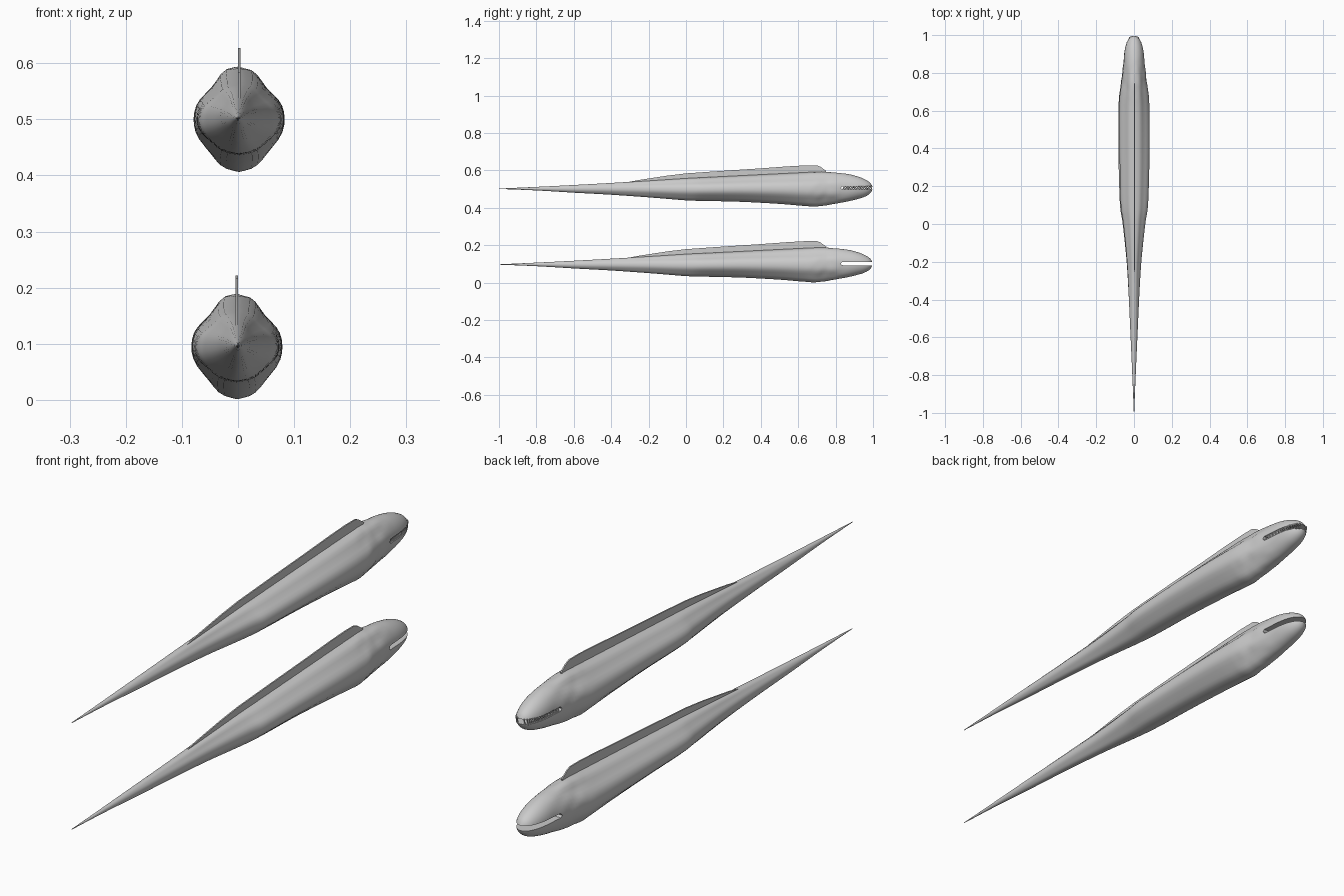
import bpy, bmesh, math
from mathutils import Vector, noise

cube = bpy.data.objects.get("Cube")
if cube:
    bpy.data.objects.remove(cube)

grey = bpy.data.materials.new("pale grey skin")
grey.use_nodes = True
grey.diffuse_color = (0.6, 0.6, 0.6, 1)
grey.node_tree.nodes["Principled BSDF"].inputs["Base Color"].default_value = (0.6, 0.6, 0.6, 1)

# Body stations: y, half width, top z, bottom z
STATIONS = [
    (-1.0, .001, .098, .096), (-.8, .009, .107, .088), (-.6, .018, .117, .076),
    (-.4, .027, .128, .065), (-.2, .038, .140, .051), (0, .058, .153, .035),
    (.1, .072, .158, .032), (.3, .078, .168, .027), (.5, .081, .178, .016),
    (.62, .080, .184, .006), (.69, .076, .188, .002), (.76, .066, .187, .010),
    (.85, .056, .178, .026), (.91, .051, .165, .040), (.955, .041, .148, .054),
    (.985, .025, .128, .073), (1.0, .001, .102, .100)]
# Half cross-section from the back ridge to the belly
SECTION = [(0, 1), (.36, .91), (.62, .63), (.91, .34), (1, 0),
           (.93, -.33), (.64, -.66), (.36, -.91), (0, -1)]
HALF = 20
LIFT = .405


def spline(points, i, t):
    """Catmull-Rom point on segment i."""
    last = len(points) - 1
    a, b, c, d = (Vector(points[min(max(i + k, 0), last)]) for k in (-1, 0, 1, 2))
    return b + (c - a) * (t / 2) + (a * 2 - b * 5 + c * 4 - d) * (t * t / 2) \
        + (b * 3 - a - c * 3 + d) * (t ** 3 / 2)


def station(y):
    """Half width, top and bottom, interpolated along the body."""
    for a, b in zip(STATIONS, STATIONS[1:]):
        if y <= b[0]:
            t = (y - a[0]) / (b[0] - a[0])
            return [p + (q - p) * t for p, q in zip(a[1:], b[1:])]
    return STATIONS[-1][1:]


def section(angle):
    u = angle / math.pi * (len(SECTION) - 1)
    i = min(int(u), len(SECTION) - 2)
    return spline(SECTION, i, u - i)


def finish(name, bm, smooth=True):
    bmesh.ops.recalc_face_normals(bm, faces=bm.faces)
    mesh = bpy.data.meshes.new(name)
    bm.to_mesh(mesh)
    bm.free()
    mesh.materials.append(grey)
    obj = bpy.data.objects.new(name, mesh)
    bpy.context.collection.objects.link(obj)
    if smooth:
        shade(obj)
    return obj


def shade(obj):
    bpy.ops.object.select_all(action="DESELECT")
    obj.select_set(True)
    bpy.context.view_layer.objects.active = obj
    bpy.ops.object.shade_smooth_by_angle(angle=math.radians(40))


def loft_body(name, shift, lift):
    bm = bmesh.new()
    rings = []
    for i in range(len(STATIONS) - 1):
        for k in range(6):
            y, w, top, low = spline(STATIONS, i, k / 6)
            mid, h = (top + low) / 2, (top - low) / 2
            # Ridged flanks on the trunk, rounder on head and tail
            ridge = min(1, max(0, (y + .7) / .5)) * min(1, max(0, (.84 - y) / .12))
            wrinkle = .05 * max(0, 1 - abs(y - .76) / .14)
            drift = shift * max(0, 1 - abs(y - .3) / .7)
            ring = []
            for s in range(2 * HALF):
                a = math.pi * s / HALF
                mirrored = a > math.pi
                px, pz = section(2 * math.pi - a if mirrored else a)
                px = -px if mirrored else px
                px += (math.sin(a) - px) * (1 - ridge)
                pz += (math.cos(a) - pz) * (1 - ridge)
                bump = 1 + wrinkle * noise.noise((px * 2.5, y * 22, pz * 2.5))
                ring.append(bm.verts.new((px * max(w, .0005) * bump + drift, y,
                                          mid + pz * h * bump + lift)))
            rings.append(ring)
    for a, b in zip(rings, rings[1:]):
        for s in range(2 * HALF):
            n = (s + 1) % (2 * HALF)
            bm.faces.new((a[s], a[n], b[n], b[s]))
    tail = bm.verts.new((0, -1, .097 + lift))
    nose = bm.verts.new((0, 1, .101 + lift))
    for s in range(2 * HALF):
        n = (s + 1) % (2 * HALF)
        bm.faces.new((tail, rings[0][n], rings[0][s]))
        bm.faces.new((nose, rings[-1][s], rings[-1][n]))
    return finish(name, bm, False)


def prism(name, outline, half, lean=0, lift=0):
    """Plate from a y-z outline, thickened across x."""
    bm = bmesh.new()
    sides = [[bm.verts.new((x + lean, y, z + lift)) for y, z in outline] for x in (-half, half)]
    for side in sides:
        bm.faces.new(side)
    for k in range(len(outline)):
        n = (k + 1) % len(outline)
        bm.faces.new((sides[0][k], sides[0][n], sides[1][n], sides[1][k]))
    return finish(name, bm)


def cut_mouth(body, lift):
    slit = [(.828, .101), (.834, .093), (1.1, .091), (1.1, .111), (.834, .110)]
    cutter = prism("mouth_cutter", slit, .2, 0, lift)
    cutter.hide_render = True
    mod = body.modifiers.new("mouth", "BOOLEAN")
    mod.operation, mod.solver, mod.object = "DIFFERENCE", "EXACT", cutter
    bpy.context.view_layer.objects.active = body
    bpy.ops.object.modifier_apply(modifier=mod.name)
    bpy.data.objects.remove(cutter)
    shade(body)


def add_teeth(name, lift):
    """Interlocking pointed teeth just inside both lips."""
    bm = bmesh.new()
    spots = [(side, .84 + .15 * k / 23) for side in (-1, 1) for k in range(24)]
    for k, (side, y) in enumerate(spots):
        x = side * station(y)[0] * .9
        for up, step in ((1, 0), (-1, .0033)):
            root = .091 if up > 0 else .111
            verts = bmesh.ops.create_cone(bm, cap_ends=True, segments=6, radius1=.0034,
                                          radius2=0, depth=.017)["verts"]
            for v in verts:
                v.co = Vector((x + v.co.x, y + step + v.co.y,
                               root + lift + up * (v.co.z + .0075)))
    return finish(name, bm)


FIN = [(-.37, .122), (-.25, .144), (-.1, .167), (0, .179), (.2, .193), (.4, .206),
       (.55, .217), (.64, .222), (.7, .222), (.72, .214), (.75, .192), (.74, .17),
       (.5, .16), (.1, .14), (-.2, .125)]

# Two eels, one above the other; the upper one has teeth
for label, shift, lift in (("lower", -.003, 0), ("upper", .003, LIFT)):
    body = loft_body(label + "_eel_body", shift, lift)
    cut_mouth(body, lift)
    prism(label + "_back_fin", FIN, .0025, shift * .7, lift)
add_teeth("upper_eel_teeth", LIFT)
